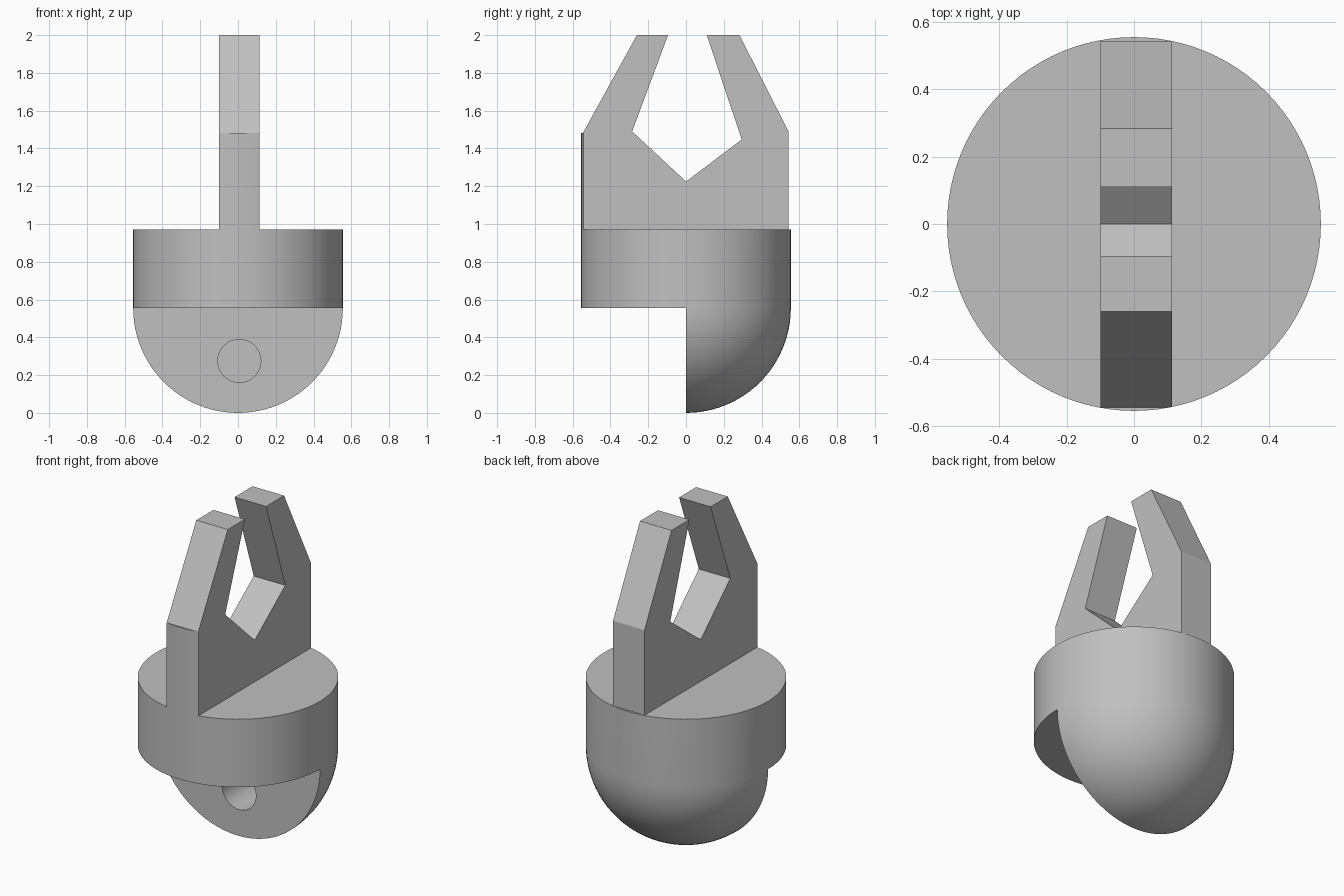
import bpy, bmesh, math
from mathutils import Matrix

R = 0.555          # body radius, also the height of the dome's equator
TOP = 0.97         # top of the collar
SEGMENTS = 96

if "Cube" in bpy.data.objects:
    bpy.data.objects.remove(bpy.data.objects["Cube"])

gray = bpy.data.materials.new("plain gray")
gray.use_nodes = True
color = (0.53, 0.53, 0.53, 1)
gray.diffuse_color = color
gray.node_tree.nodes["Principled BSDF"].inputs["Base Color"].default_value = color


def make_object(name, bm):
    bmesh.ops.recalc_face_normals(bm, faces=bm.faces)
    mesh = bpy.data.meshes.new(name)
    bm.to_mesh(mesh)
    bm.free()
    mesh.materials.append(gray)
    obj = bpy.data.objects.new(name, mesh)
    bpy.context.collection.objects.link(obj)
    return obj


def lathe(name, profile):
    """Spin (radius, z) points around the z axis."""
    bm = bmesh.new()
    verts = [bm.verts.new((r, 0, z)) for r, z in profile]
    edges = [bm.edges.new(pair) for pair in zip(verts, verts[1:])]
    bmesh.ops.spin(bm, geom=verts + edges, cent=(0, 0, 0), axis=(0, 0, 1),
                   angle=math.tau, steps=SEGMENTS, use_merge=True)
    bmesh.ops.remove_doubles(bm, verts=bm.verts, dist=1e-5)
    return make_object(name, bm)


def extrude_x(name, profile, x0, x1):
    """Extrude a (y, z) outline from x0 to x1."""
    bm = bmesh.new()
    face = bm.faces.new([bm.verts.new((x0, y, z)) for y, z in profile])
    out = bmesh.ops.extrude_face_region(bm, geom=[face])
    moved = [v for v in out["geom"] if isinstance(v, bmesh.types.BMVert)]
    bmesh.ops.translate(bm, vec=(x1 - x0, 0, 0), verts=moved)
    return make_object(name, bm)


def boolean(target, cutter, operation):
    mod = target.modifiers.new("cut", 'BOOLEAN')
    mod.operation = operation
    mod.solver = 'EXACT'
    mod.object = cutter
    bpy.context.view_layer.objects.active = target
    bpy.ops.object.modifier_apply(modifier=mod.name)
    bpy.data.objects.remove(cutter)


def smooth(obj):
    bpy.ops.object.select_all(action='DESELECT')
    obj.select_set(True)
    bpy.context.view_layer.objects.active = obj
    bpy.ops.object.shade_smooth_by_angle(angle=math.radians(25))


# Body: round collar over a hemisphere
steps = 24
dome = [(R * math.sin(a), R - R * math.cos(a))
        for a in (math.pi / 2 * i / steps for i in range(steps + 1))]
body = lathe("collar_and_dome", dome + [(R, TOP), (0, TOP)])

# Remove the front half of the dome
notch = extrude_x("notch_cutter", [(-1, -1), (0, -1), (0, R), (-1, R)], -1, 1)
boolean(body, notch, 'DIFFERENCE')

# Blind round hole in the flat front of the dome
depth = 0.28
bm = bmesh.new()
bmesh.ops.create_cone(bm, cap_ends=True, segments=48, radius1=0.114, radius2=0.114,
                      depth=2 * depth,
                      matrix=Matrix.Translation((0.007, 0, 0.275))
                      @ Matrix.Rotation(math.pi / 2, 4, 'X'))
boolean(body, make_object("hole_cutter", bm), 'DIFFERENCE')
smooth(body)

# Forked clip: two prongs with an angular opening
outline = [(-0.6, TOP), (-0.6, 1.483), (-0.545, 1.483), (-0.26, 2), (-0.095, 2),
           (-0.285, 1.49), (0, 1.225), (0.295, 1.447), (0.11, 2), (0.283, 2),
           (0.543, 1.49), (0.543, TOP)]
clip = extrude_x("forked_clip", outline, -0.10, 0.113)

# Round the clip's front edge to follow the collar
boolean(clip, lathe("rounding_cutter", [(0, 0), (R, 0), (R, 3), (0, 3)]), 'INTERSECT')
smooth(clip)
